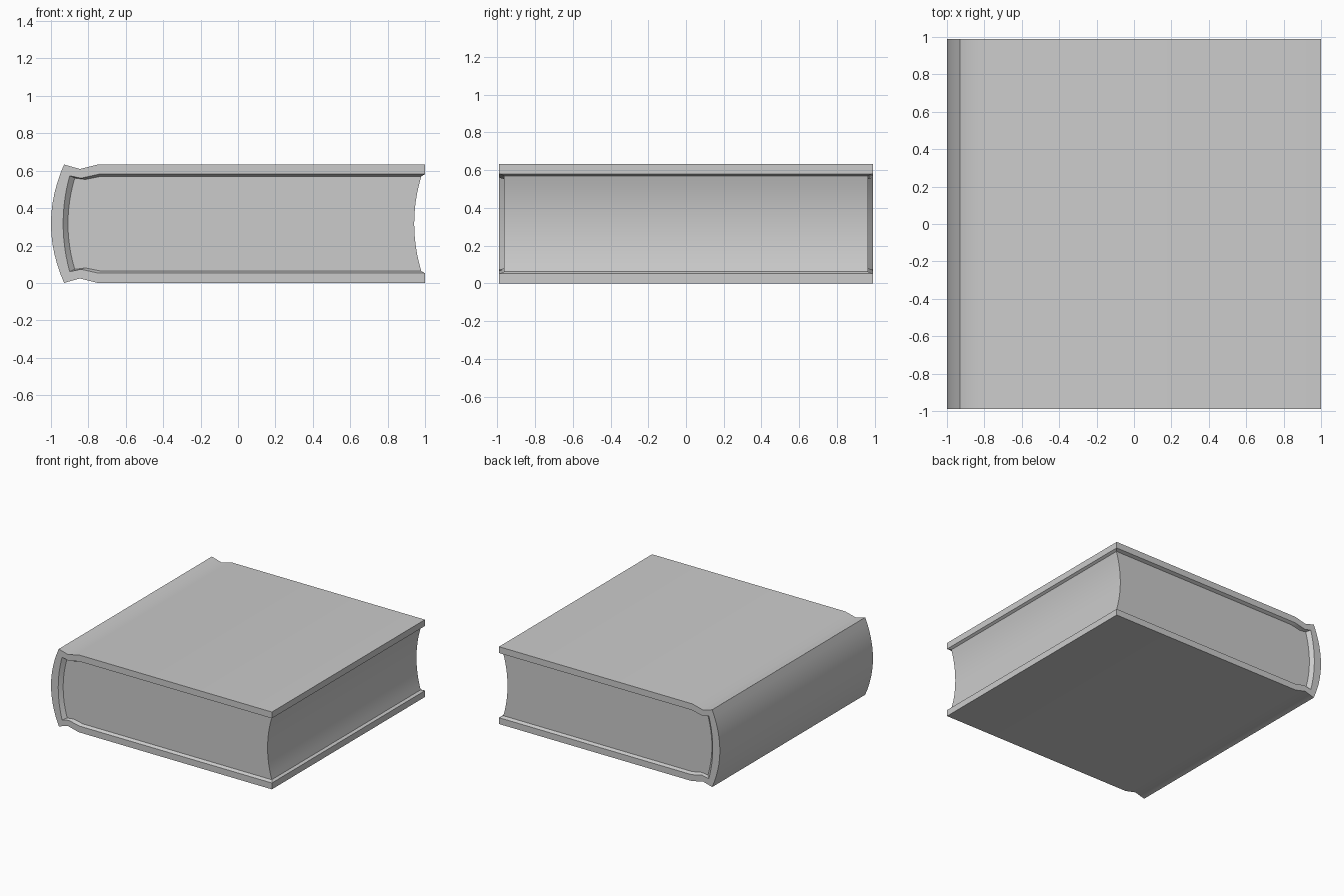
import bpy, bmesh

if "Cube" in bpy.data.objects:
    bpy.data.objects.remove(bpy.data.objects["Cube"])

MID = 0.3165          # half of the book's thickness
Y_COVER, Y_PAGES = 0.99, 0.963


def bow(x_mid, x_end, half, n=12):
    """Shallow curve from z = MID - half to MID + half, bulging to x_mid in the middle."""
    ts = [-1 + 2 * i / n for i in range(n + 1)]
    return [(x_mid + (x_end - x_mid) * t * t, MID + half * t) for t in ts]


def c_profile(board, x_mid):
    """Lower board points (fore edge to spine), bowed spine, mirrored upper board."""
    x_end, z_end = board[-1]
    upper = [(x, 2 * MID - z) for x, z in reversed(board[:-1])]
    return board[:-1] + bow(x_mid, x_end, MID - z_end) + upper


def finish(name, bm):
    bmesh.ops.recalc_face_normals(bm, faces=bm.faces[:])
    me = bpy.data.meshes.new(name)
    bm.to_mesh(me)
    bm.free()
    ob = bpy.data.objects.new(name, me)
    bpy.context.collection.objects.link(ob)
    bpy.ops.object.select_all(action='DESELECT')
    ob.select_set(True)
    bpy.context.view_layer.objects.active = ob
    bpy.ops.object.shade_smooth_by_angle(angle=0.55)
    return ob


def row(bm, profile, y):
    return [bm.verts.new((x, y, z)) for x, z in profile]


# Profiles: outside of the cover, inner rim, and the line where cover meets pages
outer = c_profile([(1, 0), (-0.75, 0), (-0.845, 0.024), (-0.93, 0)], -1.0)
rim = c_profile([(1, 0.052), (-0.745, 0.052), (-0.84, 0.073), (-0.90, 0.06)], -0.935)
seat = c_profile([(0.98, 0.063), (-0.73, 0.063), (-0.815, 0.08), (-0.873, 0.073)], -0.909)

# Cover: boards, hinge grooves and rounded spine, with a bevelled inner lip
bm = bmesh.new()
rows = [row(bm, p, y) for p, y in (
    (seat, -Y_PAGES), (rim, -Y_COVER), (outer, -Y_COVER),
    (outer, Y_COVER), (rim, Y_COVER), (seat, Y_PAGES))]
for a, b in zip(rows, rows[1:]):
    for i in range(len(a) - 1):
        bm.faces.new((a[i], a[i + 1], b[i + 1], b[i]))
# Fore-edge ends of the two boards
for e in (0, -1):
    s0, r0, o0, o1, r1, s1 = [r[e] for r in rows]
    bm.faces.new((o0, o1, r1, r0))
    bm.faces.new((r0, r1, s1, s0))
finish("book_cover", bm)

# Page block: same inner outline, closed by a hollow fore edge
bm = bmesh.new()
fore_edge = bow(0.942, 0.98, MID - 0.063)[1:-1]
pages = seat + fore_edge[::-1]
front, back = row(bm, pages, -Y_PAGES), row(bm, pages, Y_PAGES)
n = len(pages)
for i in range(n):
    j = (i + 1) % n
    bm.faces.new((front[i], front[j], back[j], back[i]))
bm.faces.new(front)
bm.faces.new(back)
finish("page_block", bm)
